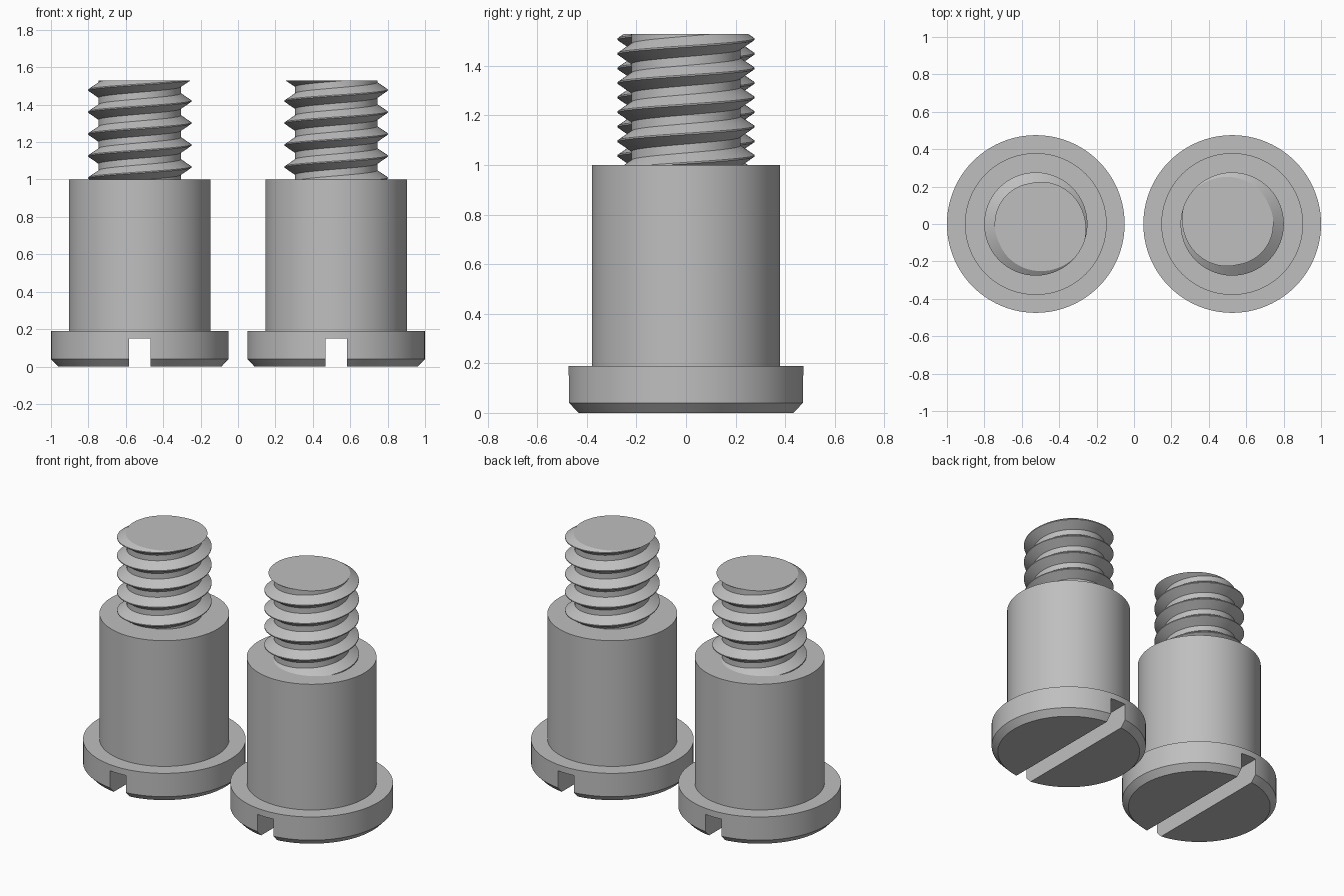
import bpy, bmesh, math
from mathutils import Matrix

cube = bpy.data.objects.get("Cube")
if cube:
    bpy.data.objects.remove(cube, do_unlink=True)

SEG = 96
SPACING = 0.525
PITCH = 0.1176
TOP = 1.528

steel = bpy.data.materials.new("grey steel")
steel.use_nodes = True
grey = (0.52, 0.52, 0.52, 1)
steel.diffuse_color = grey
steel.node_tree.nodes["Principled BSDF"].inputs["Base Color"].default_value = grey


def make_object(name, bm):
    bmesh.ops.recalc_face_normals(bm, faces=bm.faces)
    mesh = bpy.data.meshes.new(name)
    bm.to_mesh(mesh)
    bm.free()
    mesh.materials.append(steel)
    obj = bpy.data.objects.new(name, mesh)
    bpy.context.collection.objects.link(obj)
    return obj


def activate(obj):
    bpy.ops.object.select_all(action='DESELECT')
    obj.select_set(True)
    bpy.context.view_layer.objects.active = obj


def lathe(name, profile):
    """Closed solid of revolution from (radius, height) pairs."""
    bm = bmesh.new()
    rings = [[bm.verts.new((r * math.cos(a), r * math.sin(a), z))
              for a in (math.tau * i / SEG for i in range(SEG))]
             for r, z in profile]
    for low, high in zip(rings, rings[1:]):
        for i in range(SEG):
            j = (i + 1) % SEG
            bm.faces.new((low[i], low[j], high[j], high[i]))
    bm.faces.new(rings[0])
    bm.faces.new(rings[-1])
    return make_object(name, bm)


def cut_slot(head):
    """Straight screwdriver slot across the underside."""
    bm = bmesh.new()
    bmesh.ops.create_cube(bm, size=1, matrix=Matrix.Diagonal((0.114, 1.2, 0.3, 1)))
    cutter = make_object("slot_cutter", bm)
    cutter.hide_render = True
    mod = head.modifiers.new("slot", 'BOOLEAN')
    mod.operation = 'DIFFERENCE'
    mod.solver = 'EXACT'
    mod.object = cutter
    activate(head)
    bpy.ops.object.modifier_apply(modifier=mod.name)
    bpy.data.objects.remove(cutter, do_unlink=True)


def helical_thread(name):
    """Right-handed thread: tooth profile swept along a helix, trimmed flat."""
    tooth = [(-0.041, 0.22), (-0.003, 0.276), (0.003, 0.276), (0.041, 0.22)]
    crest = 1.537 - 6 * PITCH
    rows = [(crest + turn * PITCH + dz, r) for turn in range(9) for dz, r in tooth]
    bm = bmesh.new()
    columns = []
    for i in range(SEG):
        a = math.tau * i / SEG
        columns.append([bm.verts.new((r * math.cos(a), r * math.sin(a),
                                      z + PITCH * i / SEG)) for z, r in rows])
    # The last column joins the first one, one turn further up
    for i in range(SEG):
        shift = len(tooth) if i == SEG - 1 else 0
        here, there = columns[i], columns[(i + 1) % SEG]
        for k in range(len(rows) - 1 - shift):
            bm.faces.new((here[k], there[k + shift],
                          there[k + 1 + shift], here[k + 1]))
    # Trim both ends and cap them
    for height, up in ((TOP, 1), (0.98, -1)):
        cut = bmesh.ops.bisect_plane(
            bm, geom=bm.verts[:] + bm.edges[:] + bm.faces[:],
            plane_co=(0, 0, height), plane_no=(0, 0, up), clear_outer=True)
        rim = [e for e in cut["geom_cut"] if isinstance(e, bmesh.types.BMEdge)]
        bmesh.ops.edgenet_fill(bm, edges=rim)
    return make_object(name, bm)


# Two identical slotted shoulder screws, one turned half way round
for side, x, turn in (("right", -SPACING, 0), ("left", SPACING, math.pi)):
    head = lathe(side + "_head", [(0.437, 0), (0.475, 0.04), (0.475, 0.19)])
    cut_slot(head)
    shoulder = lathe(side + "_shoulder", [(0.379, 0.17), (0.379, 1.0)])
    thread = helical_thread(side + "_thread")
    for part in (head, shoulder, thread):
        part.location.x = x
        part.rotation_euler.z = turn
        activate(part)
        bpy.ops.object.shade_smooth_by_angle(angle=math.radians(25))
